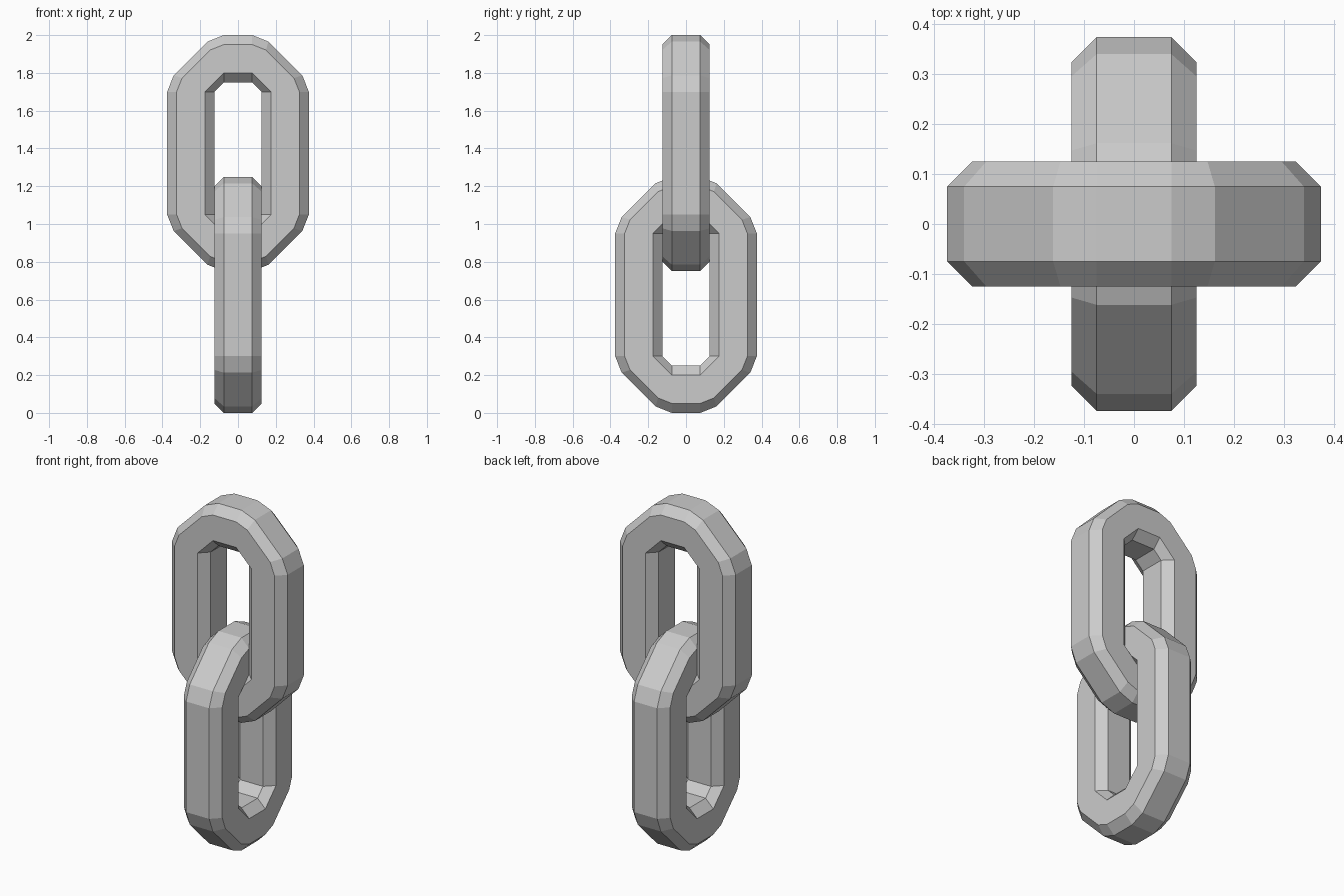
import bpy, bmesh

if "Cube" in bpy.data.objects:
    bpy.data.objects.remove(bpy.data.objects["Cube"])

# Chamfered square section: (corner radius, depth across the link)
SECTION = [(0.05, -0.075), (0.10, -0.125), (0.25, -0.125), (0.30, -0.075),
           (0.30, 0.075), (0.25, 0.125), (0.10, 0.125), (0.05, 0.075)]
OUTER = [(1, 0), (0.885, 0.29), (0.29, 0.885), (0, 1)]       # rounded corner
INNER = [(1, 0), (2 / 3, 1 / 3), (1 / 3, 2 / 3), (0, 1)]     # straight cut corner
CX, CZ = 0.075, 0.325                                        # corner centres


def make_link(name, z_mid, turned):
    bm = bmesh.new()
    rings = []
    # Sweep the section round the four corners of the link
    for sx, sz, flip in [(1, 1, False), (-1, 1, True), (-1, -1, False), (1, -1, True)]:
        for k in (reversed(range(4)) if flip else range(4)):
            ring = []
            for r, d in SECTION:
                a, b = (OUTER if r > 0.2 else INNER)[k]
                u, v = sx * (CX + r * a), z_mid + sz * (CZ + r * b)
                ring.append(bm.verts.new((d, u, v) if turned else (u, d, v)))
            rings.append(ring)
    for i, ring in enumerate(rings):
        nxt = rings[(i + 1) % len(rings)]
        for j in range(8):
            k = (j + 1) % 8
            bm.faces.new((ring[j], ring[k], nxt[k], nxt[j]))
    bmesh.ops.recalc_face_normals(bm, faces=bm.faces)
    mesh = bpy.data.meshes.new(name)
    bm.to_mesh(mesh)
    bm.free()
    bpy.context.collection.objects.link(bpy.data.objects.new(name, mesh))


# Two interlocked links at right angles
make_link("upper_chain_link", 1.375, False)
make_link("lower_chain_link", 0.625, True)
